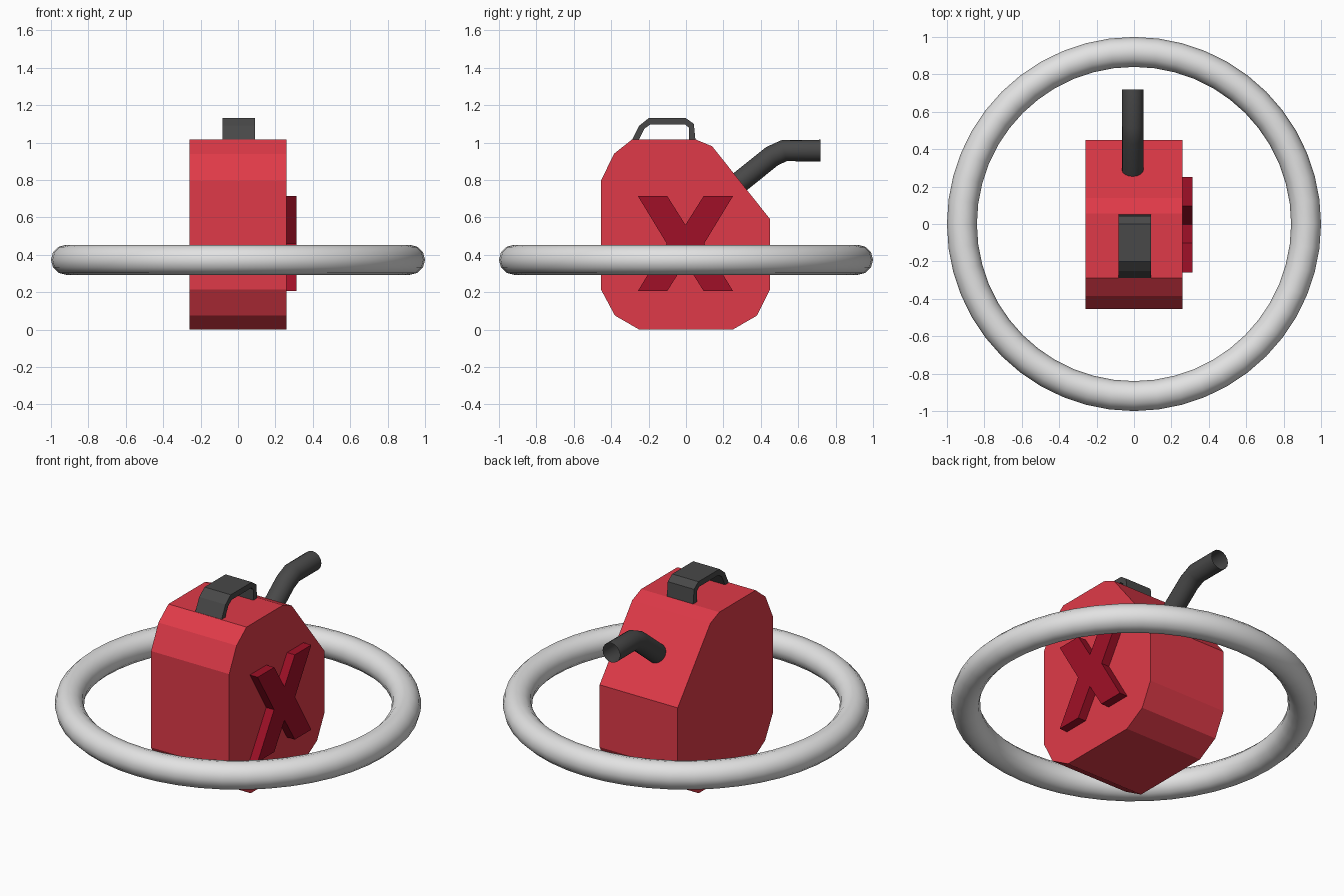
import bpy
import bmesh
import math

cube = bpy.data.objects.get("Cube")
if cube:
    bpy.data.objects.remove(cube, do_unlink=True)


def make_material(name, rgb):
    mat = bpy.data.materials.new(name)
    mat.use_nodes = True
    mat.diffuse_color = (*rgb, 1)
    mat.node_tree.nodes["Principled BSDF"].inputs["Base Color"].default_value = (*rgb, 1)
    return mat


red = make_material("can red", (0.74, 0.042, 0.065))
dark_red = make_material("dark red", (0.35, 0.005, 0.02))
charcoal = make_material("charcoal", (0.065, 0.065, 0.065))
light_grey = make_material("light grey", (0.76, 0.76, 0.76))


def extrude_profile(name, profile, x0, x1, mat):
    """Extrude a closed (y, z) outline along x."""
    bm = bmesh.new()
    face = bm.faces.new([bm.verts.new((x0, y, z)) for y, z in profile])
    new = bmesh.ops.extrude_face_region(bm, geom=[face])["geom"]
    moved = [v for v in new if isinstance(v, bmesh.types.BMVert)]
    bmesh.ops.translate(bm, verts=moved, vec=(x1 - x0, 0, 0))
    bmesh.ops.recalc_face_normals(bm, faces=bm.faces)
    mesh = bpy.data.meshes.new(name)
    bm.to_mesh(mesh)
    bm.free()
    mesh.materials.append(mat)
    obj = bpy.data.objects.new(name, mesh)
    bpy.context.collection.objects.link(obj)
    return obj


# Can body: chamfered outline with a long slope at the back
body = [(-0.25, 0), (0.25, 0), (0.38, 0.075), (0.45, 0.215), (0.45, 0.59),
        (0.14, 0.98), (0.055, 1.015), (-0.29, 1.015), (-0.385, 0.94),
        (-0.455, 0.795), (-0.455, 0.215), (-0.38, 0.075)]
extrude_profile("can_body", body, -0.26, 0.26, red)

# Carrying strap on top
outer = [(-0.295, 1.0), (-0.25, 1.09), (-0.2, 1.13), (0, 1.13), (0.042, 1.1), (0.052, 1.0)]
inner = [(0.015, 1.0), (0.015, 1.08), (-0.005, 1.097), (-0.19, 1.097), (-0.222, 1.075), (-0.26, 1.0)]
extrude_profile("handle", outer + inner, -0.083, 0.092, charcoal)

# Raised crossed ribs on the left side, mirrored from one quarter
quarter = [(0.1, 0), (0.255, 0.255), (0.098, 0.255), (0, 0.1)]
upper = quarter + [(-y, z) for y, z in quarter[2::-1]]
lower = [(y, -z) for y, z in upper[-2:0:-1]]
cross = [(y - 0.003, z + 0.46) for y, z in upper + lower]
extrude_profile("crossed_ribs", cross, 0.25, 0.312, dark_red)

# Bent open spout
path = [(0.22, 0.735), (0.46, 0.927), (0.525, 0.957), (0.72, 0.957)]
curve = bpy.data.curves.new("spout", "CURVE")
curve.dimensions = "3D"
curve.bevel_depth = 0.058
curve.bevel_resolution = 6
spline = curve.splines.new("POLY")
spline.points.add(len(path) - 1)
for point, (y, z) in zip(spline.points, path):
    point.co = (-0.007, y, z, 1)
curve.materials.append(charcoal)
spout = bpy.data.objects.new("spout", curve)
bpy.context.collection.objects.link(spout)
bpy.ops.object.select_all(action="DESELECT")
spout.select_set(True)
bpy.context.view_layer.objects.active = spout
bpy.ops.object.convert(target="MESH")
bpy.ops.object.shade_smooth_by_angle(angle=math.radians(40))

# Ring around the can
bpy.ops.mesh.primitive_torus_add(major_radius=0.92, minor_radius=0.08, major_segments=48,
                                 minor_segments=12, location=(0, 0, 0.373))
ring = bpy.context.object
ring.name = "ring"
ring.data.materials.append(light_grey)
bpy.ops.object.shade_smooth_by_angle(angle=math.radians(40))
